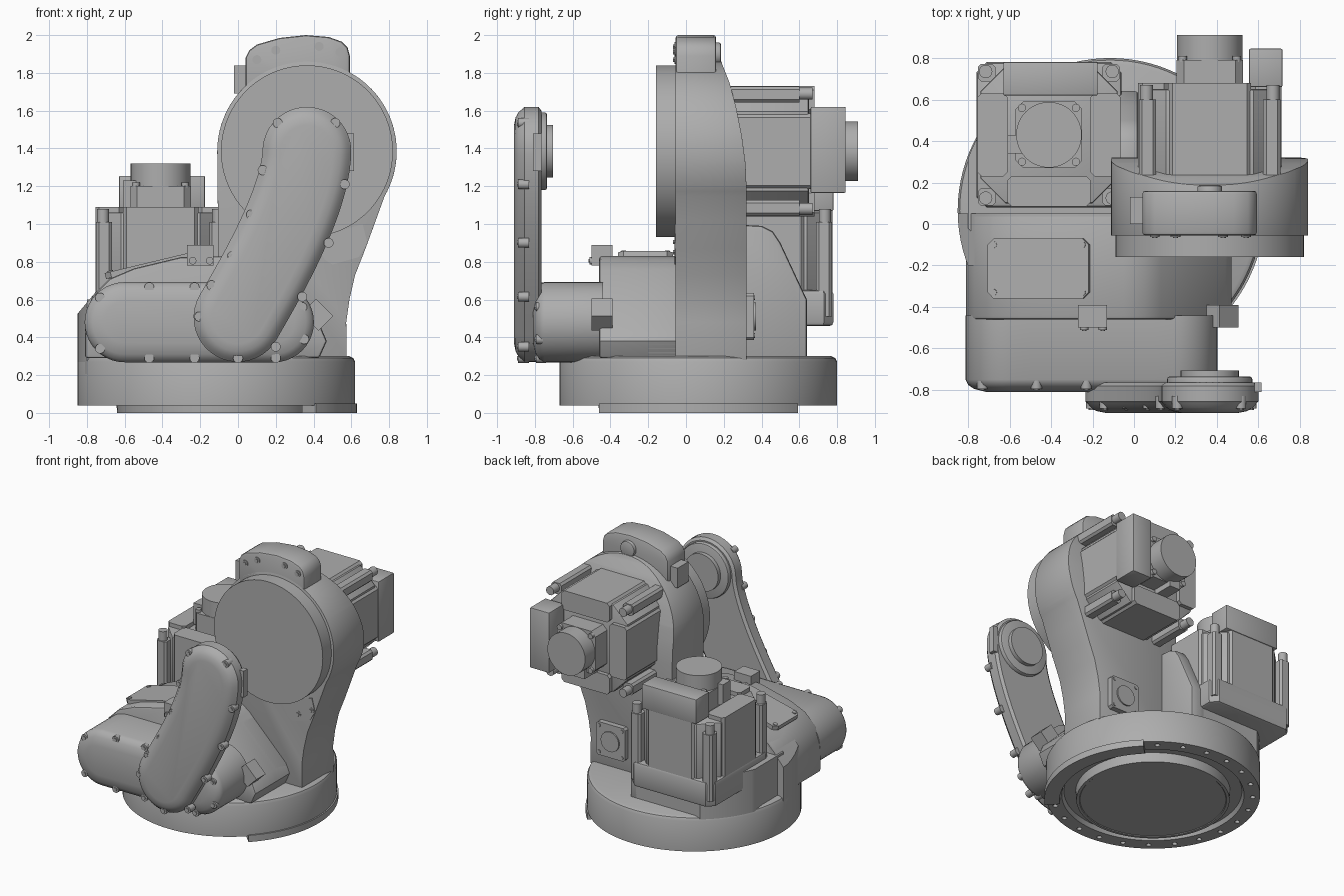
import bpy, bmesh, math
from mathutils import Matrix, Vector
from mathutils.geometry import interpolate_bezier

if "Cube" in bpy.data.objects:
    bpy.data.objects.remove(bpy.data.objects["Cube"])

grey = bpy.data.materials.new("cast_grey")
grey.use_nodes = True
COLOUR = (0.42, 0.42, 0.42, 1)
grey.diffuse_color = COLOUR
grey.node_tree.nodes["Principled BSDF"].inputs["Base Color"].default_value = COLOUR
parts = []


def loft(name, rings, xf=None, bevel=0):
    """Skin a stack of equal rings and close both ends."""
    bm = bmesh.new()
    loops = [[bm.verts.new(p) for p in ring] for ring in rings]
    for a, b in zip(loops, loops[1:]):
        for i in range(len(a)):
            j = (i + 1) % len(a)
            bm.faces.new((a[i], a[j], b[j], b[i]))
    bm.faces.new(loops[0])
    bm.faces.new(loops[-1])
    bmesh.ops.recalc_face_normals(bm, faces=bm.faces)
    if xf:
        bm.transform(xf)
    mesh = bpy.data.meshes.new(name)
    bm.to_mesh(mesh)
    bm.free()
    mesh.materials.append(grey)
    ob = bpy.data.objects.new(name, mesh)
    bpy.context.collection.objects.link(ob)
    parts.append(ob)
    if bevel:
        soften(ob, bevel)
    return ob


def place(axis, u, v, w):
    return {"x": (w, u, v), "y": (u, w, v), "z": (u, v, w)}[axis]


def prism(name, pts, axis, a, b, xf=None, bevel=0):
    return loft(name, [[place(axis, u, v, w) for u, v in pts] for w in (a, b)], xf, bevel)


def arc(cx, cy, r, a0=0, a1=360, n=48):
    full = abs(a1 - a0) == 360
    steps = n if full else n + 1
    ang = [math.radians(a0 + (a1 - a0) * i / n) for i in range(steps)]
    return [(cx + r * math.cos(t), cy + r * math.sin(t)) for t in ang]


def rod(name, cx, cy, r, axis, a, b, xf=None, bevel=0, n=48):
    return prism(name, arc(cx, cy, r, n=n), axis, a, b, xf, bevel)


def rect(x0, x1, y0, y1, c=0):
    if not c:
        return [(x0, y0), (x1, y0), (x1, y1), (x0, y1)]
    return [(x0 + c, y0), (x1 - c, y0), (x1, y0 + c), (x1, y1 - c),
            (x1 - c, y1), (x0 + c, y1), (x0, y1 - c), (x0, y0 + c)]


def bake(ob):
    dg = bpy.context.evaluated_depsgraph_get()
    mesh = bpy.data.meshes.new_from_object(ob.evaluated_get(dg))
    ob.modifiers.clear()
    ob.data = mesh


def soften(ob, width):
    m = ob.modifiers.new("soft_edges", "BEVEL")
    m.width, m.segments, m.limit_method, m.angle_limit = width, 2, "ANGLE", math.radians(50)
    bake(ob)


def combine(ob, tool, operation):
    m = ob.modifiers.new("cut", "BOOLEAN")
    m.object, m.operation, m.solver = tool, operation, "EXACT"
    bake(ob)
    parts.remove(tool)
    bpy.data.objects.remove(tool)


def capsule(path, r):
    """Outline at distance r around an open path."""
    left, right = [], []
    for i, p in enumerate(path):
        d = (path[min(i + 1, len(path) - 1)] - path[max(i - 1, 0)]).normalized()
        n = Vector((-d.y, d.x))
        left.append(tuple(p + n * r))
        right.append(tuple(p - n * r))
    def cap(p, start):
        a = math.degrees(math.atan2(start[1] - p.y, start[0] - p.x))
        return arc(p.x, p.y, r, a, a - 180, 20)[1:-1]
    return left + cap(path[-1], left[-1]) + right[::-1] + cap(path[0], right[0])


def screws(name, spots, axis, a, b, r=0.026, xf=None):
    for u, v in spots:
        rod(name, u, v, r, axis, a, b, xf, n=14)
        rod(name + "_socket_rim", u, v, r * 0.55, axis, a - 0.006, a, xf, n=6)


BX, BY, R = -0.115, 0.065, 0.735      # base centre and radius
AX, AZ = 0.365, 1.385                 # main joint axis

# Turned base with underside groove, bolt holes and a bolted rim sector
profile = [(0.5, 0.005), (0.505, 0), (0.525, 0), (0.53, 0.07), (0.61, 0.07), (0.625, 0.04),
           (R, 0.04), (R, 0.27), (R - 0.01, 0.29), (R - 0.03, 0.3)]
base = loft("base", [[(x, y, z) for x, y in arc(BX, BY, r, n=96)] for r, z in profile])
for k in range(24):
    if abs((k * 15 + 187.5) % 360 - 180) > 45:
        x, y = arc(BX, BY, 0.685, n=48)[(2 * k + 1) % 48]
        combine(base, rod("hole_cutter", x, y, 0.018, "z", 0, 0.09, n=12), "DIFFERENCE")
sector = arc(BX, BY, R + 0.01, -45, 45) + arc(BX, BY, 0.64, 45, -45)
prism("rim_sector", sector, "z", 0, 0.05)

# Lower body, its shoulder and the pedestal under the upright motor
crown = [(-0.77, 0.62), (-0.68, 0.71), (-0.55, 0.765), (-0.3, 0.825), (-0.05, 0.83),
         (0.05, 0.815), (0.13, 0.76), (0.44, 0.45), (0.47, 0.38), (0.43, 0.29)]
prism("lower_body", [(-0.81, 0.29), (-0.81, 0.5)] + crown, "y", -0.46, 0.05, bevel=0.015)
shoulder = prism("shoulder", [(-0.9, 0.2), (-0.87, 0.5)] + crown, "y", -0.2, 0.05)
combine(shoulder, rod("trim", BX, BY, R, "z", 0, 1.2, n=96), "INTERSECT")
pedestal = prism("pedestal", rect(-0.8, 0, -0.05, 0.64, 0.03), "z", 0.25, 0.6)
combine(pedestal, rod("trim", BX, BY, R - 0.005, "z", 0, 1, n=96), "INTERSECT")
prism("gusset", [(0.2, 0.28), (0.64, 0.28), (0.64, 0.6), (0.57, 0.75), (0.5, 0.9),
                 (0.46, 0.96), (0.4, 0.99), (0.2, 1.0)], "x", -0.1, 0.02, bevel=0.015)

# Sloped inspection cover with corner screws
tilt = Matrix.Translation((-0.46, -0.215, 0.787)) @ Matrix.Rotation(math.radians(-13.5), 4, "Y")
prism("inspection_cover", rect(-0.25, 0.25, -0.145, 0.145, 0.03), "z", -0.02, 0.012, tilt)
screws("cover_screw", [(x, y) for x in (-0.22, 0.22) for y in (-0.115, 0.115)], "z", 0.018, 0.01, 0.016, tilt)

# Front gear housing with a domed end
ends = [Vector((-0.6 + 0.79 * i / 8, 0.48)) for i in range(9)]
loft("gear_housing", [[(x, y, z) for x, z in capsule(ends, r)] for y, r in
     ((-0.44, 0.212), (-0.75, 0.212), (-0.775, 0.2), (-0.795, 0.17), (-0.81, 0.11))])
screws("housing_screw", [(-0.73, 0.61), (-0.47, 0.665), (-0.23, 0.665), (-0.73, 0.34), (-0.47, 0.29),
       (-0.23, 0.29), (0.2, 0.29), (0.35, 0.39), (0.34, 0.56)], "y", -0.795, -0.74)

# Small blocks on the body edge
prism("edge_block_top", rect(-0.27, -0.13, 0.78, 0.89), "y", -0.5, -0.39)
turn = Matrix.Translation((0.42, 0, 0.52)) @ Matrix.Rotation(math.radians(45), 4, "Y")
prism("edge_block_side", rect(-0.065, 0.065, -0.055, 0.055), "y", -0.5, -0.39, turn)
screws("block_screw", [(-0.24, 0.805), (-0.15, 0.805)], "y", -0.51, -0.49, 0.02)

# Curved front link
bend = interpolate_bezier(Vector((AX, AZ, 0)), Vector((0.355, 1.1, 0)), Vector((0.1, 0.68, 0)), Vector((0, 0.505, 0)), 24)
bend = [p.to_2d() for p in bend]
loft("front_link", [[(x, y, z) for x, z in capsule(bend, r)] for y, r in
     ((-0.765, 0.215), (-0.78, 0.235), (-0.855, 0.235), (-0.865, 0.225), (-0.885, 0.21), (-0.902, 0.18), (-0.91, 0.14))])
rod("link_boss", AX, AZ, 0.205, "y", -0.8, -0.735, bevel=0.012)
rod("link_bearing", AX, AZ, 0.14, "y", -0.75, -0.705)
screws("link_screw", [(0.21, 1.535), (0.515, 1.535), (0.13, 1.285), (0.565, 1.21), (0.07, 1.05), (0.48, 0.9),
       (-0.03, 0.83), (0.34, 0.615), (-0.14, 0.675), (-0.205, 0.51), (0.2, 0.35), (0, 0.29)], "y", -0.89, -0.83)
prism("link_side_plate", rect(-0.81, -0.765, 1.28, 1.48), "x", 0.58, 0.615)

# Upright arm: front outline trimmed by the swept back outline
outline = [(-0.1, 0.28), (-0.108, 1.2)] + arc(AX, AZ, 0.475, 180, -30, 60) + [
    (0.73, 1.02), (0.675, 0.87), (0.62, 0.73), (0.59, 0.6), (0.573, 0.48), (0.575, 0.28)]
arm = prism("upright_arm", outline, "y", -0.055, 0.4)
back = [(-0.2, 0.1), (0.32, 0.1), (0.32, 1.2), (0.315, 1.32), (0.295, 1.47), (0.265, 1.62),
        (0.23, 1.75), (0.19, 1.85), (0.17, 1.95), (-0.2, 1.95)]
combine(arm, prism("trim", back, "x", -1, 1.5), "INTERSECT")
soften(arm, 0.015)
rod("joint_disc", AX, AZ, 0.455, "y", -0.158, 0, n=96)
tab = [(0.04, 1.6), (0.04, 1.88), (0.06, 1.92), (0.1, 1.95), (0.22, 1.985), (0.36, 2.0),
       (0.48, 1.99), (0.55, 1.965), (0.58, 1.935), (0.592, 1.89), (0.592, 1.6)]
prism("top_tab", tab, "y", -0.055, 0.16, bevel=0.015)
rod("tab_boss", AX, 1.9, 0.06, "y", 0.1, 0.185, bevel=0.01)
prism("side_stop", rect(-0.02, 0.06, 1.69, 1.84), "y", 0.0, 0.13)
screws("tab_screw", [(0.1, 1.87), (0.2, 1.92), (0.43, 1.94), (0.54, 1.91),
                     (0.545, 0.85), (0.65, 0.905)], "y", -0.062, -0.04, 0.024)
prism("lower_ear", [(0.4, 0.92), (0.46, 0.81), (0.5, 0.785), (0.64, 0.825), (0.685, 0.9), (0.66, 1.0)], "y", -0.06, 0)

# Rear service plate
prism("service_plate", rect(0.26, 0.5, 0.385, 0.635, 0.015), "y", 0.3, 0.36)
rod("service_port", 0.38, 0.51, 0.075, "y", 0.34, 0.37)
screws("plate_screw", [(x, z) for x in (0.285, 0.475) for z in (0.41, 0.61)], "y", 0.366, 0.35, 0.013)


def motor(name, xf):
    """Servo motor standing along its own z axis."""
    corners = [(x, y) for x in (-1, 1) for y in (-1, 1)]
    prism(name + "_core", rect(-0.33, 0.33, -0.33, 0.33, 0.12), "z", 0.1, 0.65, xf, 0.01)
    for k in range(4):
        side = xf @ Matrix.Rotation(k * math.pi / 2, 4, "Z")
        prism(name + "_side_face", rect(-0.2, 0.2, 0.2, 0.345, 0.02), "z", 0.12, 0.68, side)
    for x, y in corners:
        prism(name + "_rib", rect(x * 0.3 - 0.042, x * 0.3 + 0.042, y * 0.3 - 0.042, y * 0.3 + 0.042, 0.015),
              "z", 0.1, 0.6, xf)
        rod(name + "_bolt", x * 0.305, y * 0.305, 0.032, "z", 0.6, 0.67, xf, n=16)
        rod(name + "_cap_bolt", x * 0.13, y * 0.13, 0.02, "z", 0.78, 0.81, xf, n=12)
    prism(name + "_cap_block", rect(-0.16, 0.16, -0.16, 0.16, 0.035), "z", 0.6, 0.79, xf)
    rod(name + "_encoder", 0, 0, 0.158, "z", 0.7, 0.91, xf)
    prism(name + "_connector", rect(-0.22, 0.235, 0.19, 0.35), "z", 0.66, 0.845, xf, 0.006)
    prism(name + "_cable_lug", rect(-0.2, -0.12, -0.09, 0), "z", 0.66, 0.82, xf)


# One motor upright on its flange, the same motor lying behind the arm
stand = Matrix.Translation((-0.41, 0.43, 0.41))
motor("turn_motor", stand)
prism("motor_flange", rect(-0.35, 0.35, -0.35, 0.35, 0.05), "z", 0.05, 0.24, stand, 0.02)
lying = Matrix(((0, 1, 0, AX), (0, 0, 1, 0), (1, 0, 0, AZ), (0, 0, 0, 1)))
motor("arm_motor", lying)

# Smooth shading with crisp edges
bpy.ops.object.select_all(action="DESELECT")
for ob in parts:
    ob.select_set(True)
bpy.context.view_layer.objects.active = base
bpy.ops.object.shade_smooth_by_angle(angle=math.radians(32))
